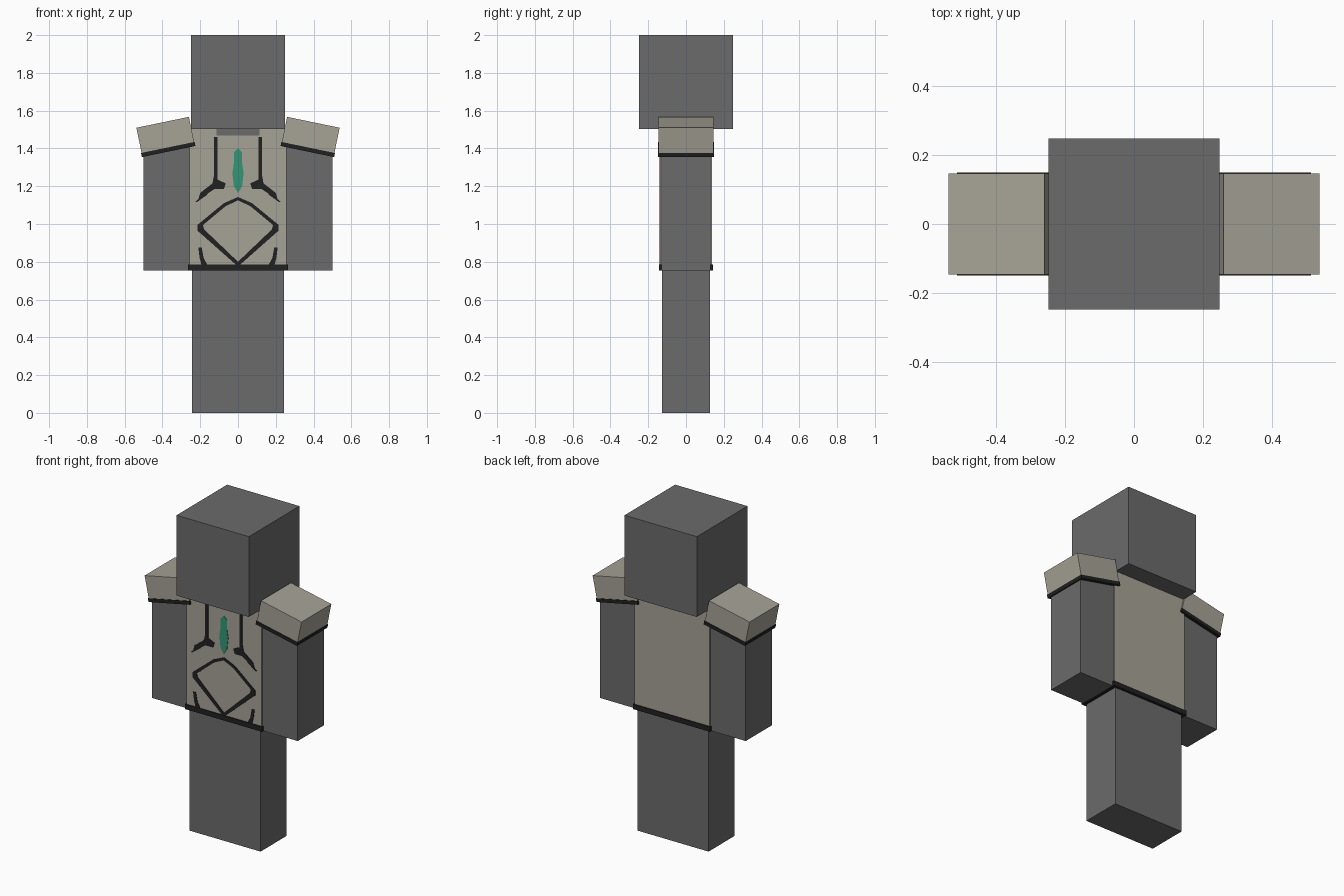
import bpy, bmesh, math
from mathutils import Matrix

if "Cube" in bpy.data.objects:
    bpy.data.objects.remove(bpy.data.objects["Cube"])


def material(name, rgb):
    m = bpy.data.materials.new(name)
    m.diffuse_color = (*rgb, 1)
    m.use_nodes = True
    m.node_tree.nodes["Principled BSDF"].inputs["Base Color"].default_value = m.diffuse_color
    return m


GREY = material("dark grey", (0.143, 0.147, 0.143))
STONE = material("stone beige", (0.38, 0.365, 0.305))
BLACK = material("trim black", (0.015, 0.015, 0.015))
GREEN = material("gem green", (0.035, 0.30, 0.18))


def finish(name, bm, mat):
    bmesh.ops.recalc_face_normals(bm, faces=bm.faces)
    me = bpy.data.meshes.new(name)
    bm.to_mesh(me)
    bm.free()
    me.materials.append(mat)
    ob = bpy.data.objects.new(name, me)
    bpy.context.collection.objects.link(ob)
    return ob


def box(name, lo, hi, mat, place=Matrix.Identity(4)):
    bm = bmesh.new()
    size = [b - a for a, b in zip(lo, hi)]
    mid = [(a + b) / 2 for a, b in zip(lo, hi)]
    bmesh.ops.create_cube(bm, size=1, matrix=place @ Matrix.Translation(mid) @ Matrix.Diagonal((*size, 1)))
    return finish(name, bm, mat)


FRONT = -0.137


def plates(name, shapes, mat, depth=0.003):
    """Thin painted plates on the chest, each outlined in x and z."""
    bm = bmesh.new()
    for pts in shapes:
        face = bm.faces.new([bm.verts.new((x, FRONT - depth, z)) for x, z in pts])
        out = bmesh.ops.extrude_face_region(bm, geom=[face])
        for v in out["geom"]:
            if isinstance(v, bmesh.types.BMVert):
                v.co.y = FRONT + 0.002
    return finish(name, bm, mat)


def mirrored(shapes):
    return shapes + [[(-x, z) for x, z in reversed(s)] for s in shapes]


# Body blocks
box("head", (-0.248, -0.248, 1.502), (0.248, 0.248, 2.0), GREY)
box("legs", (-0.243, -0.126, 0), (0.243, 0.126, 0.757), GREY)
box("tunic", (-0.257, -0.137, 0.77), (0.257, 0.137, 1.502), STONE)
box("waist_band", (-0.265, -0.142, 0.754), (0.265, 0.142, 0.785), BLACK)

# Arms and tilted shoulder guards
for side, s in (("left", 1), ("right", -1)):
    box(side + "_arm", (min(s * 0.25, s * 0.5), -0.129, 0.755),
        (max(s * 0.25, s * 0.5), 0.129, 1.5), GREY)
    tilt = Matrix.Translation((s * 0.383, 0, 1.461)) @ Matrix.Rotation(s * math.radians(11.7), 4, 'Y')
    box(side + "_shoulder_guard", (-0.142, -0.146, -0.06), (0.142, 0.146, 0.079), STONE, tilt)
    box(side + "_shoulder_trim", (-0.145, -0.149, -0.079), (0.145, 0.149, -0.057), BLACK, tilt)

# Neck opening
plates("neck_opening", [[(-0.115, 1.468), (0.115, 1.468), (0.115, 1.502), (-0.115, 1.502)]], GREY)

# Chest lines, mirrored: robe edge, flare, dashes and hem marks
plates("chest_lines", mirrored([
    [(0.108, 1.46), (0.127, 1.46), (0.127, 1.26), (0.135, 1.215), (0.20, 1.165), (0.21, 1.13),
     (0.155, 1.165), (0.125, 1.185), (0.075, 1.185), (0.065, 1.215), (0.108, 1.235)],
    [(0.165, 1.165), (0.225, 1.12), (0.22, 1.114), (0.16, 1.157)],
    [(0.192, 0.875), (0.21, 0.875), (0.203, 0.82), (0.192, 0.78), (0.16, 0.78), (0.182, 0.82)],
]), BLACK)

# Diamond outline, mirrored halves
plates("diamond_outline", mirrored([
    [(0, 1.143), (0.075, 1.11), (0.215, 0.995), (0.215, 0.965), (0, 0.775),
     (0, 0.80), (0.18, 0.972), (0.185, 0.995), (0.065, 1.095), (0, 1.125)],
]), BLACK)

# Central gem
plates("gem", [[(0, 1.40), (0.022, 1.38), (0.022, 1.32), (0.03, 1.27), (0.022, 1.20), (0, 1.165),
                (-0.022, 1.20), (-0.03, 1.27), (-0.022, 1.32), (-0.022, 1.38)]], GREEN)
